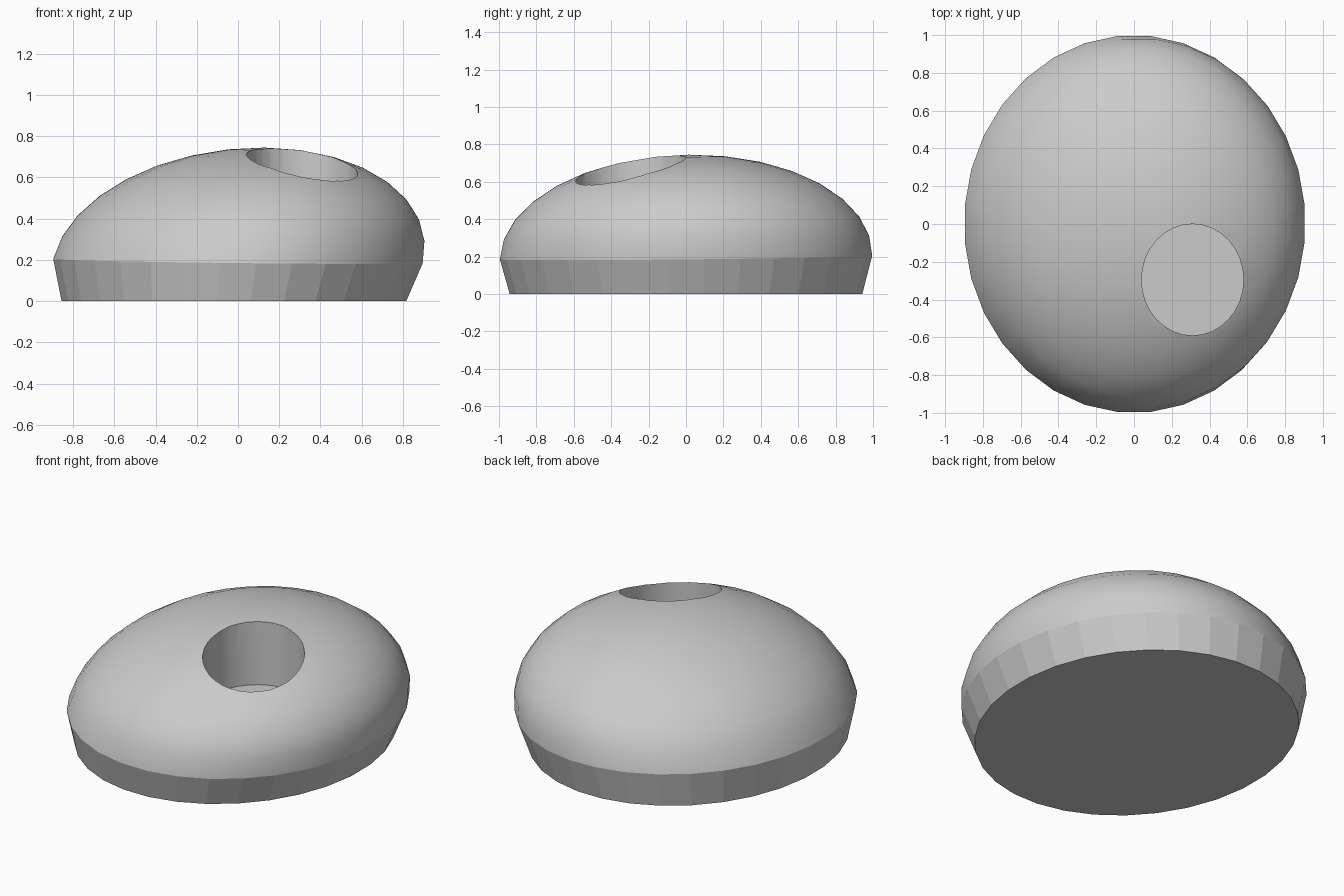
import bpy, bmesh, math
from mathutils import Matrix, Vector

cube = bpy.data.objects.get("Cube")
if cube:
    bpy.data.objects.remove(cube, do_unlink=True)

grey = bpy.data.materials.new("light grey")
grey.use_nodes = True
colour = (0.6, 0.6, 0.6, 1)
grey.diffuse_color = colour
grey.node_tree.nodes["Principled BSDF"].inputs["Base Color"].default_value = colour


def make_object(name, bm):
    bmesh.ops.recalc_face_normals(bm, faces=bm.faces)
    mesh = bpy.data.meshes.new(name)
    bm.to_mesh(mesh)
    bm.free()
    mesh.materials.append(grey)
    ob = bpy.data.objects.new(name, mesh)
    bpy.context.collection.objects.link(ob)
    return ob


# Upper half of a sphere, leaning slightly to the left
SEG = 32
bm = bmesh.new()
bmesh.ops.create_uvsphere(bm, u_segments=SEG, v_segments=16, radius=1,
                          matrix=Matrix.Rotation(math.pi / SEG, 4, 'Z'))
bmesh.ops.delete(bm, geom=[v for v in bm.verts if v.co.z < -0.01], context='VERTS')
for v in bm.verts:
    x, y, w = v.co
    v.co = (0.9 * x + 0.13 * w, y + 0.015 * w, 0.195 + 0.55 * w - 0.01 * x + 0.01 * y)

# Faceted skirt tapering in to the flat base
rim = [e for e in bm.edges if e.is_boundary]
out = bmesh.ops.extrude_edge_only(bm, edges=rim)["geom"]
for v in (g for g in out if isinstance(g, bmesh.types.BMVert)):
    v.co = (v.co.x * 0.933 - 0.02, v.co.y * 0.947, 0)
bmesh.ops.contextual_create(bm, geom=[e for e in bm.edges if e.is_boundary])
body = make_object("domed_body", bm)

# Round upright socket with a flat floor
FLOOR = 0.36
bm = bmesh.new()
bmesh.ops.create_cone(bm, cap_ends=True, segments=SEG, radius1=1, radius2=1, depth=1,
                      matrix=Matrix.Translation((0.31, -0.295, FLOOR + 0.5))
                      @ Matrix.Diagonal((0.27, 0.295, 1, 1)))
cutter = make_object("socket_cutter", bm)
cutter.hide_render = True

cut = body.modifiers.new("socket", 'BOOLEAN')
cut.operation = 'DIFFERENCE'
cut.solver = 'EXACT'
cut.object = cutter
bpy.ops.object.select_all(action='DESELECT')
body.select_set(True)
bpy.context.view_layer.objects.active = body
bpy.ops.object.modifier_apply(modifier=cut.name)
bpy.data.objects.remove(cutter, do_unlink=True)

# Smooth dome, flat skirt and base
bpy.ops.object.shade_smooth_by_angle(angle=math.radians(30))
for p in body.data.polygons:
    if p.center.z < 0.15:
        p.use_smooth = False
